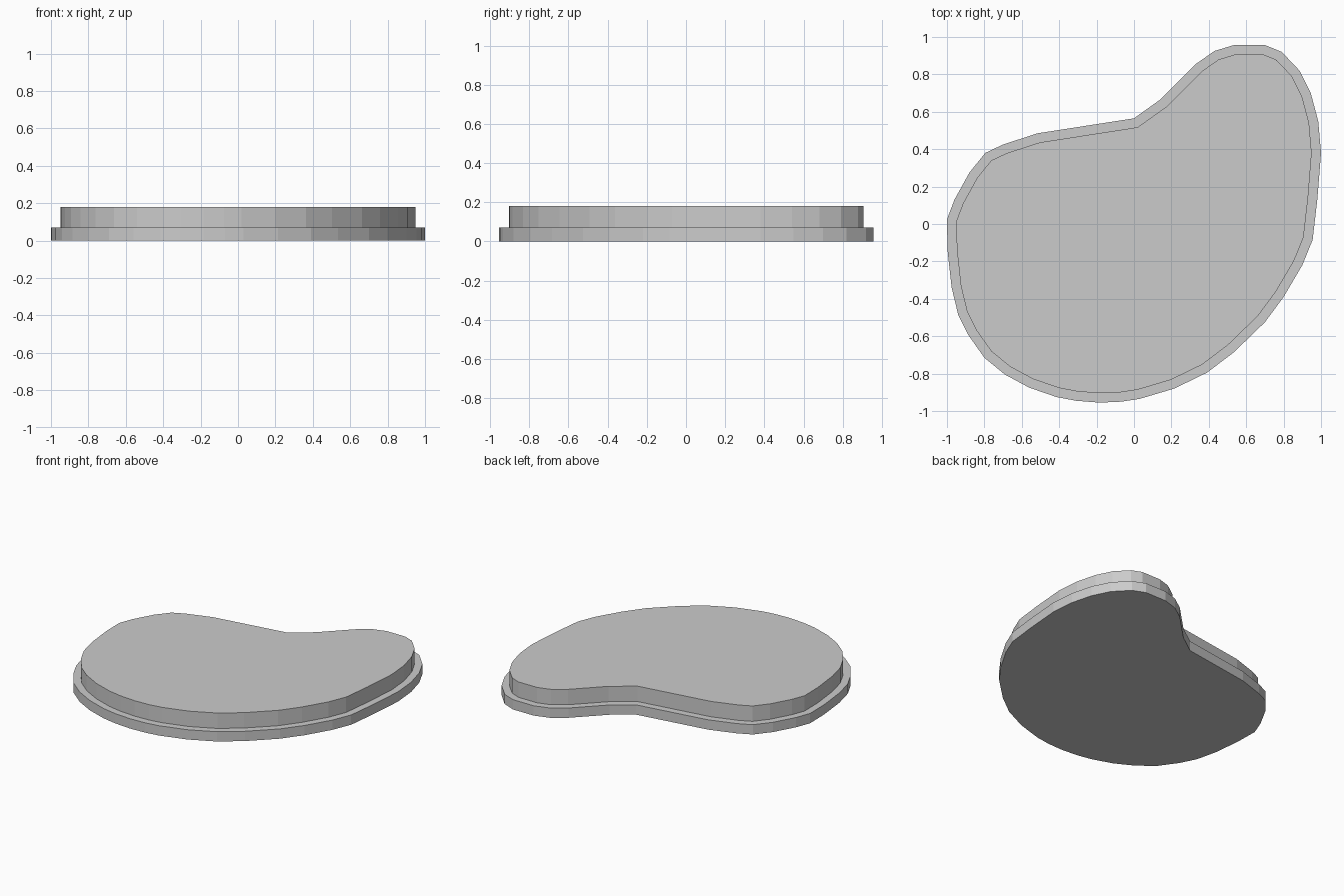
import bpy
import bmesh
from mathutils import Vector

cube = bpy.data.objects.get("Cube")
if cube:
    bpy.data.objects.remove(cube, do_unlink=True)

BASE_HEIGHT = 0.07
TOTAL_HEIGHT = 0.18
LEDGE = 0.05

# Kidney-shaped outline, clockwise from the inner bend
OUTLINE = [Vector(p) for p in (
    (0, .565), (.14, .665), (.33, .855), (.43, .925), (.535, .957),
    (.7, .957), (.79, .92), (.885, .82), (.945, .7), (.985, .55),
    (1, .38), (.98, .13), (.955, -.085), (.9, -.22), (.8, -.39),
    (.7, -.525), (.535, -.685), (.39, -.795), (.215, -.88), (.03, -.935),
    (-.07, -.95), (-.185, -.955), (-.31, -.945), (-.415, -.925), (-.56, -.875),
    (-.69, -.805), (-.8, -.715), (-.885, -.595), (-.94, -.485), (-.975, -.34),
    (-.997, -.14), (-1, .025), (-.96, .13), (-.88, .275), (-.795, .38),
    (-.7, .425), (-.515, .485))]


def inset(points, distance):
    """Move every edge of a clockwise outline inward by the same distance."""
    result = []
    for i, point in enumerate(points):
        before = (point - points[i - 1]).normalized()
        after = (points[(i + 1) % len(points)] - point).normalized()
        n1 = Vector((before.y, -before.x))
        n2 = Vector((after.y, -after.x))
        result.append(point + (n1 + n2) * distance / (1 + n1.dot(n2)))
    return result


def slab(name, points, bottom, top, material):
    """Extrude a flat outline into a solid slab."""
    mesh = bpy.data.meshes.new(name)
    bm = bmesh.new()
    face = bm.faces.new([bm.verts.new((p.x, p.y, bottom)) for p in points])
    extruded = bmesh.ops.extrude_face_region(bm, geom=[face], use_keep_orig=True)
    verts = [g for g in extruded["geom"] if isinstance(g, bmesh.types.BMVert)]
    bmesh.ops.translate(bm, verts=verts, vec=(0, 0, top - bottom))
    bmesh.ops.recalc_face_normals(bm, faces=bm.faces)
    bm.to_mesh(mesh)
    bm.free()
    mesh.materials.append(material)
    obj = bpy.data.objects.new(name, mesh)
    bpy.context.collection.objects.link(obj)
    return obj


grey = bpy.data.materials.new("light grey")
grey.use_nodes = True
colour = (0.6, 0.6, 0.6, 1)
grey.diffuse_color = colour
grey.node_tree.nodes["Principled BSDF"].inputs["Base Color"].default_value = colour

# Wide base with a narrower slab standing on it
slab("base_rim", OUTLINE, 0, BASE_HEIGHT, grey)
slab("top_slab", inset(OUTLINE, LEDGE), BASE_HEIGHT, TOTAL_HEIGHT, grey)
